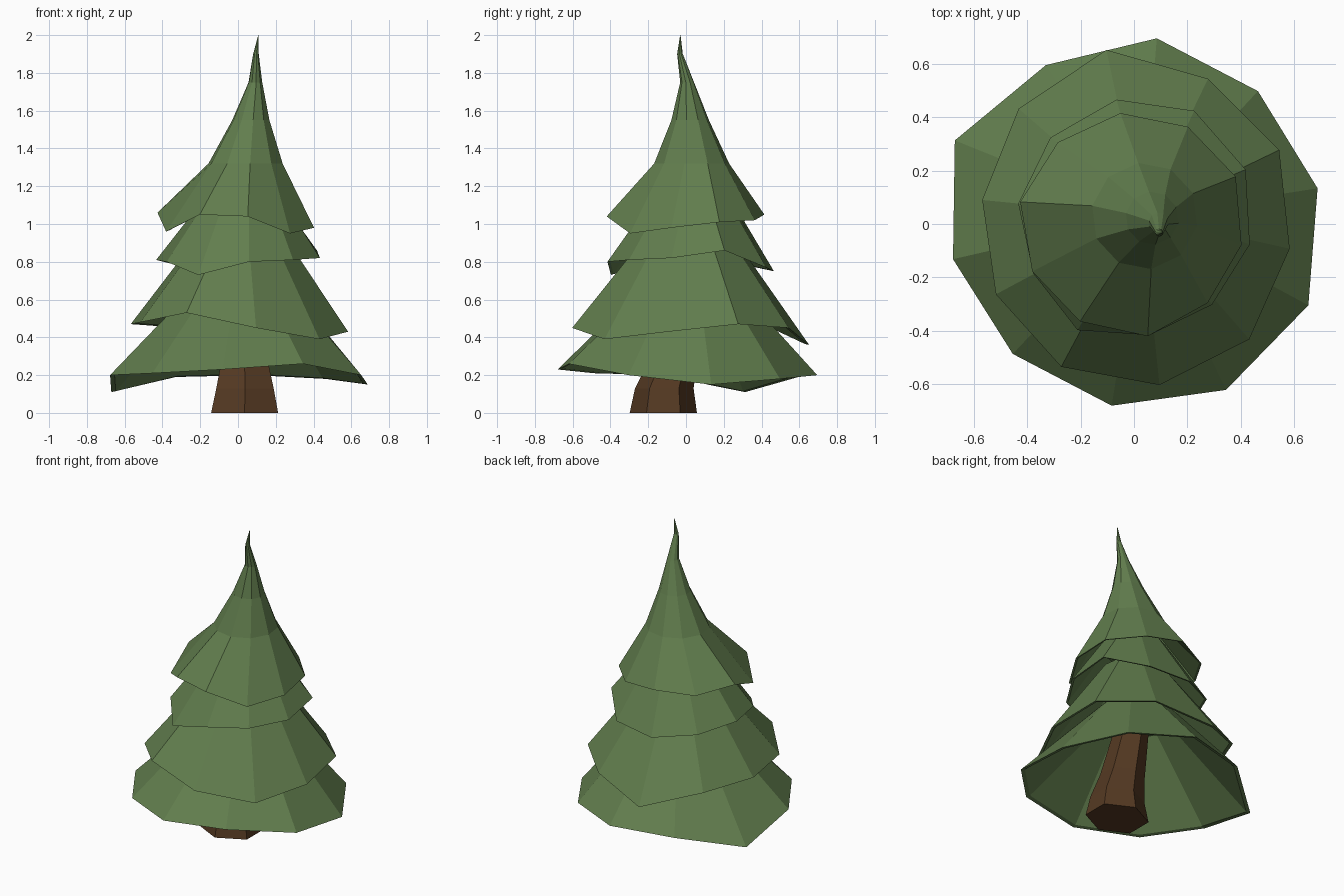
import bpy
import bmesh
from math import cos, sin, radians, tau

cube = bpy.data.objects.get("Cube")
if cube:
    bpy.data.objects.remove(cube, do_unlink=True)


def material(name, color):
    mat = bpy.data.materials.new(name)
    mat.use_nodes = True
    mat.diffuse_color = (*color, 1)
    bsdf = mat.node_tree.nodes["Principled BSDF"]
    bsdf.inputs["Base Color"].default_value = (*color, 1)
    bsdf.inputs["Roughness"].default_value = 0.9
    return mat


def ring(center, radius, z, sides, phase, stretch=1):
    """Regular ring of points around a centre."""
    points = []
    for i in range(sides):
        a = radians(phase) + tau * i / sides
        points.append((center[0] + radius * stretch * cos(a), center[1] + radius * sin(a), z))
    return points


def loft(name, rings, mat):
    """Skin a stack of rings into a closed, flat shaded mesh."""
    bm = bmesh.new()
    loops = [[bm.verts.new(p) for p in points] for points in rings]
    for low, high in zip(loops, loops[1:]):
        n = len(low)
        for i in range(n):
            j = (i + 1) % n
            bm.faces.new((low[i], low[j], high[j], high[i]))
    bm.faces.new(loops[0][::-1])
    bm.faces.new(loops[-1])
    bmesh.ops.recalc_face_normals(bm, faces=bm.faces)
    mesh = bpy.data.meshes.new(name)
    bm.to_mesh(mesh)
    bm.free()
    mesh.materials.append(mat)
    obj = bpy.data.objects.new(name, mesh)
    bpy.context.collection.objects.link(obj)
    return obj


def tier(name, phase, radii, heights, upper):
    """Hollow skirt of branches: ceiling, inner rim, ragged outer rim, then upper rings."""
    outer, inner = [], []
    for i, (r, z) in enumerate(zip(radii, heights)):
        a = radians(phase) + tau * i / len(radii)
        outer.append((r * cos(a), r * sin(a), z))
        inner.append((0.965 * r * cos(a), 0.965 * r * sin(a), z + 0.005))
    shells = [ring((x, y), r, z, len(radii), phase) for x, y, r, z in upper]
    x, y, r, z = upper[0]
    ceiling = ring((x, y), r * 0.9, z - 0.03, len(radii), phase)
    loft(name, [ceiling, inner, outer] + shells, green)


green = material("needle_green", (0.122, 0.209, 0.076))
brown = material("bark_brown", (0.089, 0.041, 0.016))

# Leaning six-sided trunk
loft("trunk", [ring((0.035, -0.12), 0.178, 0, 6, -90, 1.15),
               ring((0.037, -0.115), 0.155, 0.13, 6, -90, 1.13),
               ring((0.035, -0.07), 0.13, 0.27, 6, -90, 1.1),
               ring((0.02, 0.02), 0.1, 0.64, 6, -90)], brown)

# Branch tiers, counter-clockwise from the left side
tier("bottom_branches", 11,
     (0.70, 0.68, 0.70, 0.68, 0.74, 0.69, 0.665, 0.685, 0.71, 0.72),
     (0.15, 0.18, 0.20, 0.19, 0.11, 0.20, 0.21, 0.23, 0.26, 0.20),
     [(0.02, 0.02, 0.25, 0.67)])
tier("lower_branches", -9,
     (0.59, 0.61, 0.61, 0.66, 0.61, 0.575, 0.58, 0.60, 0.61, 0.61),
     (0.43, 0.47, 0.45, 0.36, 0.46, 0.47, 0.48, 0.53, 0.45, 0.39),
     [(0.02, 0.02, 0.2, 0.98)])
tier("upper_branches", -10,
     (0.44, 0.465, 0.48, 0.47, 0.45, 0.44, 0.42, 0.45, 0.42, 0.42),
     (0.82, 0.86, 0.77, 0.75, 0.78, 0.81, 0.80, 0.73, 0.80, 0.81),
     [(0.03, 0.03, 0.2, 1.15)])

# Top tier with the crooked spire
tier("top_branches", -11,
     (0.41, 0.42, 0.416, 0.418, 0.418, 0.434, 0.42, 0.417, 0.423, 0.404),
     (0.98, 1.01, 1.02, 1.05, 1.03, 1.06, 0.96, 1.05, 1.04, 0.95),
     [(0.04, 0.03, 0.2, 1.32), (0.068, 0.022, 0.1, 1.55), (0.092, 0.006, 0.037, 1.75),
      (0.095, -0.032, 0.015, 1.9), (0.108, -0.03, 0.001, 2.0)])
